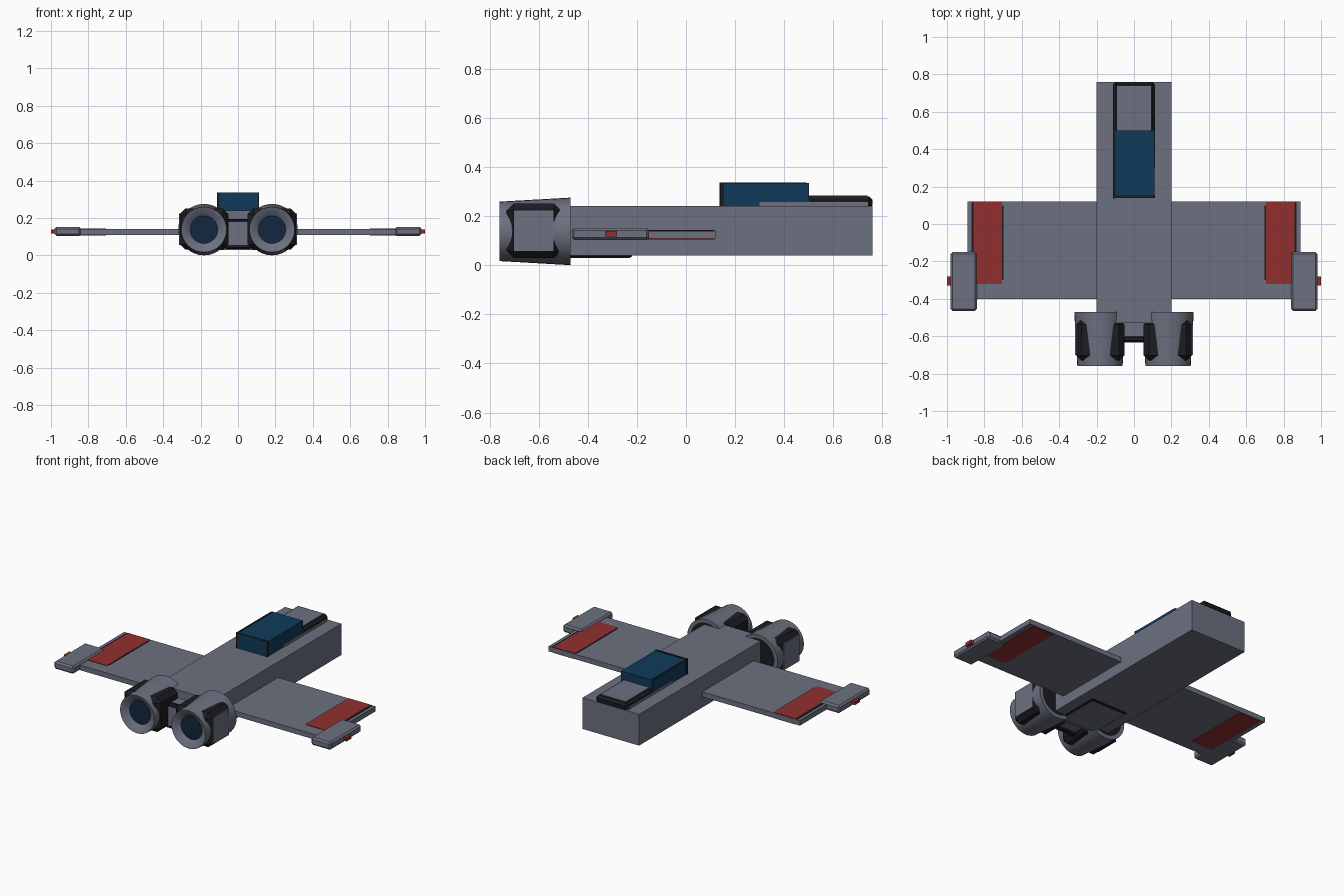
import bpy
import bmesh
import math

cube = bpy.data.objects.get("Cube")
if cube:
    bpy.data.objects.remove(cube, do_unlink=True)


def material(name, rgb):
    m = bpy.data.materials.new(name)
    m.use_nodes = True
    m.diffuse_color = (*rgb, 1)
    m.node_tree.nodes["Principled BSDF"].inputs["Base Color"].default_value = (*rgb, 1)
    return m


GREY = material("hull grey", (0.15, 0.165, 0.215))
DARK = material("trim black", (0.012, 0.012, 0.016))
RED = material("marking red", (0.29, 0.028, 0.028))
BLUE = material("canopy blue", (0.005, 0.043, 0.105))
NAVY = material("engine blue", (0.006, 0.02, 0.053))


def add_object(name, bm, *mats):
    mesh = bpy.data.meshes.new(name)
    bmesh.ops.recalc_face_normals(bm, faces=bm.faces)
    bm.to_mesh(mesh)
    bm.free()
    for m in mats:
        mesh.materials.append(m)
    ob = bpy.data.objects.new(name, mesh)
    bpy.context.collection.objects.link(ob)
    return ob


def box(name, xs, ys, zs, mat, bevel=0):
    """Box from ranges along the three axes."""
    bm = bmesh.new()
    bmesh.ops.create_cube(bm, size=1)
    for v in bm.verts:
        v.co = [(r[0] + r[1]) / 2 + c * (r[1] - r[0])
                for r, c in zip((xs, ys, zs), v.co)]
    if bevel:
        bmesh.ops.bevel(bm, geom=bm.edges[:], offset=bevel, segments=1, affect='EDGES')
    return add_object(name, bm, mat)


def mirrored(name, xs, ys, zs, mat, bevel=0):
    for side, s in (("left", 1), ("right", -1)):
        box(f"{side}_{name}", sorted(s * x for x in xs), ys, zs, mat, bevel)


def engine(name, cx, cz, segments=32):
    """Lathe the nacelle along y, with a recessed intake and a dark rear cap."""
    profile = [(0, -0.73), (0.074, -0.73), (0.105, -0.755), (0.121, -0.76),
               (0.1375, -0.47), (0.115, -0.47), (0, -0.47)]
    slots = [1, 0, 0, 0, 0, 2]
    bm = bmesh.new()
    rings = []
    for r, y in profile:
        count = segments if r else 1
        rings.append([bm.verts.new((cx + r * math.cos(math.tau * i / count), y,
                                    cz + r * math.sin(math.tau * i / count)))
                      for i in range(count)])
    for a, b, slot in zip(rings, rings[1:], slots):
        for i in range(segments):
            j = (i + 1) % segments
            quad = [a[i % len(a)], a[j % len(a)], b[j % len(b)], b[i % len(b)]]
            bm.faces.new(list(dict.fromkeys(quad))).material_index = slot
    ob = add_object(name, bm, GREY, NAVY, DARK)
    bpy.ops.object.select_all(action='DESELECT')
    bpy.context.view_layer.objects.active = ob
    ob.select_set(True)
    bpy.ops.object.shade_smooth_by_angle(angle=math.radians(30))


# Fuselage and belly panel
box("fuselage", (-0.2, 0.2), (-0.53, 0.76), (0.04, 0.24), GREY)
box("belly_trim", (-0.13, 0.13), (-0.5, -0.22), (0.032, 0.05), DARK, 0.004)
box("belly_panel", (-0.12, 0.12), (-0.5, -0.23), (0.029, 0.04), GREY)

# Wings, tip pods and tip lights
mirrored("wing", (0.19, 0.89), (-0.4, 0.12), (0.108, 0.14), GREY)
mirrored("tip_pod", (0.84, 0.98), (-0.465, -0.15), (0.103, 0.152), GREY, 0.01)
mirrored("tip_light", (0.97, 1.0), (-0.33, -0.28), (0.116, 0.138), RED)

# Red wing markings with dark edge strips, above and below
for face, z in (("upper", (0.138, 0.143)), ("lower", (0.105, 0.11))):
    mirrored(f"{face}_wing_marking", (0.705, 0.858), (-0.32, 0.117), z, RED)
mirrored("marking_outer_trim", (0.858, 0.87), (-0.3, 0.117), (0.138, 0.142), DARK)
mirrored("marking_inner_trim", (0.699, 0.705), (-0.3, 0.1), (0.138, 0.142), DARK)

# Canopy with its dark edge strips
box("canopy", (-0.11, 0.11), (0.14, 0.5), (0.23, 0.335), BLUE)
box("canopy_front_strip", (-0.111, 0.111), (0.141, 0.156), (0.331, 0.337), DARK)
box("canopy_edge_strip", (-0.111, -0.1), (0.141, 0.49), (0.331, 0.337), DARK)
box("canopy_post", (-0.111, -0.1), (0.137, 0.143), (0.24, 0.336), DARK)
mirrored("canopy_side_strip", (0.106, 0.112), (0.139, 0.155), (0.24, 0.336), DARK)

# Deck behind the canopy
box("rear_deck_trim", (-0.11, 0.11), (0.48, 0.76), (0.23, 0.28), DARK, 0.014)
box("rear_deck_panel", (-0.09, 0.09), (0.49, 0.738), (0.27, 0.284), GREY)
mirrored("deck_sill", (0.106, 0.113), (0.3, 0.74), (0.24, 0.257), GREY)

# Engines with chamfered housings and outer panels
for side, s in (("left", 1), ("right", -1)):
    engine(f"{side}_engine", s * 0.182, 0.1375)
mirrored("engine_housing", (0.052, 0.31), (-0.73, -0.51), (0.03, 0.25), DARK, 0.028)
mirrored("engine_side_panel", (0.3, 0.315), (-0.7, -0.54), (0.056, 0.224), GREY)

# Bridge between the engines
box("engine_bridge", (-0.07, 0.07), (-0.61, -0.52), (0.05, 0.19), GREY)
box("bridge_trim", (-0.07, 0.07), (-0.63, -0.6), (0.035, 0.195), DARK, 0.006)
box("bridge_panel", (-0.055, 0.055), (-0.634, -0.628), (0.055, 0.178), GREY)
